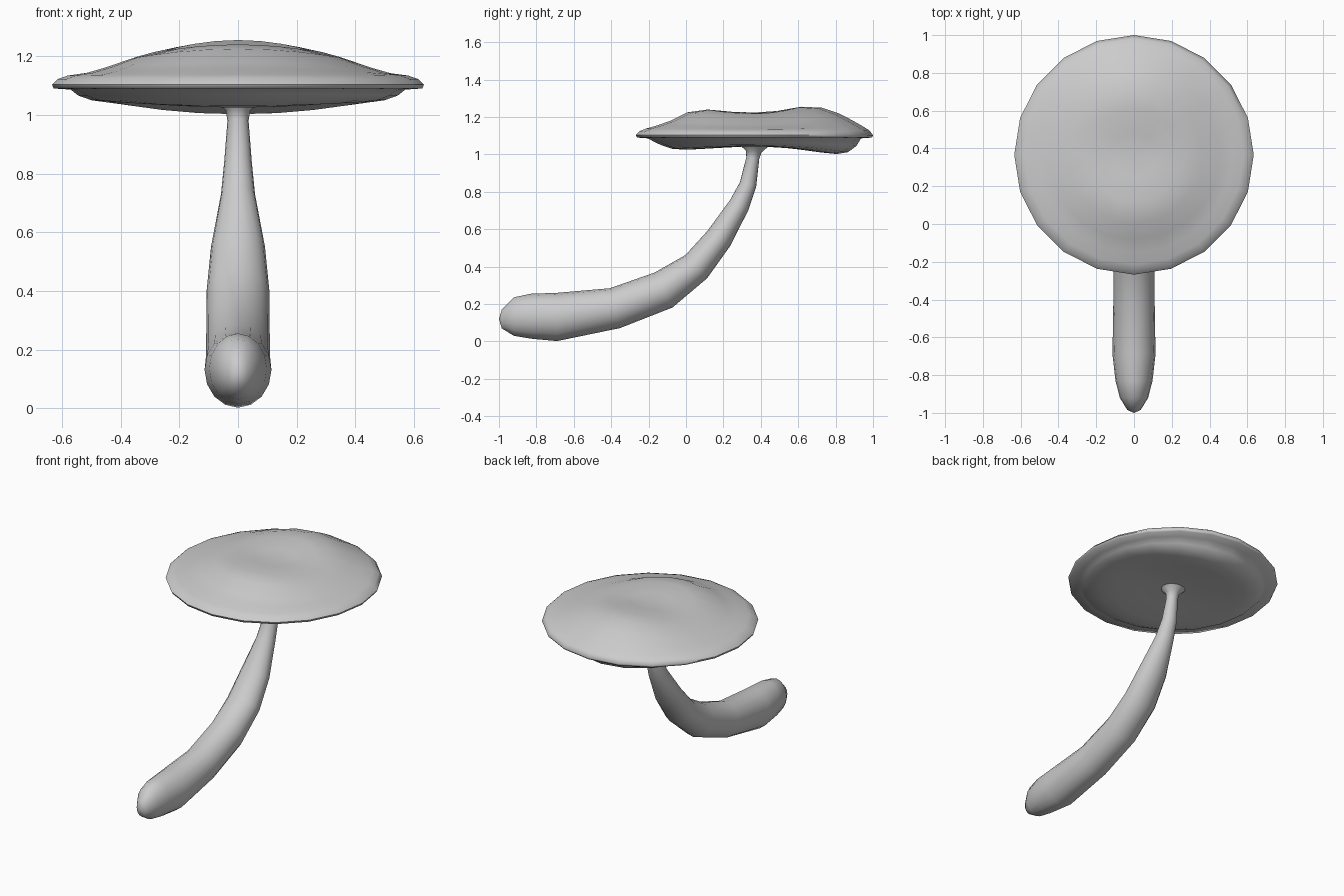
import bpy, bmesh, math
from mathutils import Vector

if "Cube" in bpy.data.objects:
    bpy.data.objects.remove(bpy.data.objects["Cube"])


def loft(name, rings, start, end):
    """Skin a list of closed rings and close both ends with a fan."""
    bm = bmesh.new()
    loops = [[bm.verts.new(p) for p in ring] for ring in rings]
    n = len(loops[0])
    for a, b in zip(loops, loops[1:]):
        for i in range(n):
            j = (i + 1) % n
            bm.faces.new((a[i], a[j], b[j], b[i]))
    for loop, tip in ((loops[0], start), (loops[-1], end)):
        v = bm.verts.new(tip)
        for i in range(n):
            bm.faces.new((v, loop[i], loop[(i + 1) % n]))
    bmesh.ops.recalc_face_normals(bm, faces=bm.faces)
    me = bpy.data.meshes.new(name)
    bm.to_mesh(me)
    bm.free()
    ob = bpy.data.objects.new(name, me)
    bpy.context.collection.objects.link(ob)
    bpy.ops.object.select_all(action='DESELECT')
    ob.select_set(True)
    bpy.context.view_layer.objects.active = ob
    bpy.ops.object.shade_smooth_by_angle(angle=math.radians(65))
    return ob


# Mushroom cap: radius, then height toward the sides, back and front
CAP_Y = 0.366
profile = [
    (0.12, 1.222, 1.232, 1.228), (0.25, 1.218, 1.255, 1.240),
    (0.36, 1.193, 1.250, 1.225), (0.45, 1.162, 1.220, 1.180),
    (0.52, 1.142, 1.184, 1.155), (0.58, 1.134, 1.150, 1.138),
    (0.615, 1.122, 1.128, 1.124), (0.634, 1.103, 1.103, 1.103),
    (0.628, 1.090, 1.090, 1.090), (0.570, 1.086, 1.086, 1.086),
    (0.545, 1.066, 1.045, 1.072), (0.50, 1.050, 1.012, 1.050),
    (0.44, 1.045, 1.002, 1.030), (0.36, 1.043, 1.010, 1.025),
    (0.20, 1.043, 1.032, 1.034),
]
cap_rings = []
for r, side, back, front in profile:
    ring = []
    for i in range(20):
        a = math.tau * i / 20
        s = math.sin(a)
        end_z = back if s > 0 else front
        ring.append((r * math.cos(a), CAP_Y + r * s, side + (end_z - side) * s * s))
    cap_rings.append(ring)
loft("mushroom_cap", cap_rings, (0, CAP_Y, 1.224), (0, CAP_Y, 1.045))

# Bent stem: y, z, half width in x, half depth across the bend
path = [
    (-0.985, 0.12, 0.035, 0.05), (-0.92, 0.133, 0.075, 0.103),
    (-0.83, 0.135, 0.098, 0.12), (-0.69, 0.131, 0.114, 0.129),
    (-0.38, 0.178, 0.109, 0.11), (-0.12, 0.275, 0.108, 0.105),
    (0.055, 0.40, 0.107, 0.085), (0.175, 0.55, 0.092, 0.073),
    (0.285, 0.73, 0.058, 0.056), (0.332, 0.84, 0.047, 0.045),
    (0.357, 0.98, 0.036, 0.035), (0.362, 1.015, 0.042, 0.042),
    (0.364, 1.05, 0.080, 0.080),
]
pts = [Vector((0, y, z)) for y, z, _, _ in path]
stem_rings = []
for k, (_, _, rx, rn) in enumerate(path):
    t = (pts[min(k + 1, len(pts) - 1)] - pts[max(k - 1, 0)]).normalized()
    if k < 4:
        t = Vector((0, 1, 0))
    normal = Vector((1, 0, 0)).cross(t)
    stem_rings.append([
        pts[k] + Vector((rx * math.cos(a), 0, 0)) + normal * rn * math.sin(a)
        for a in (math.tau * i / 16 for i in range(16))])
loft("mushroom_stem", stem_rings, (0, -1.0, 0.12), (0, 0.364, 1.07))
